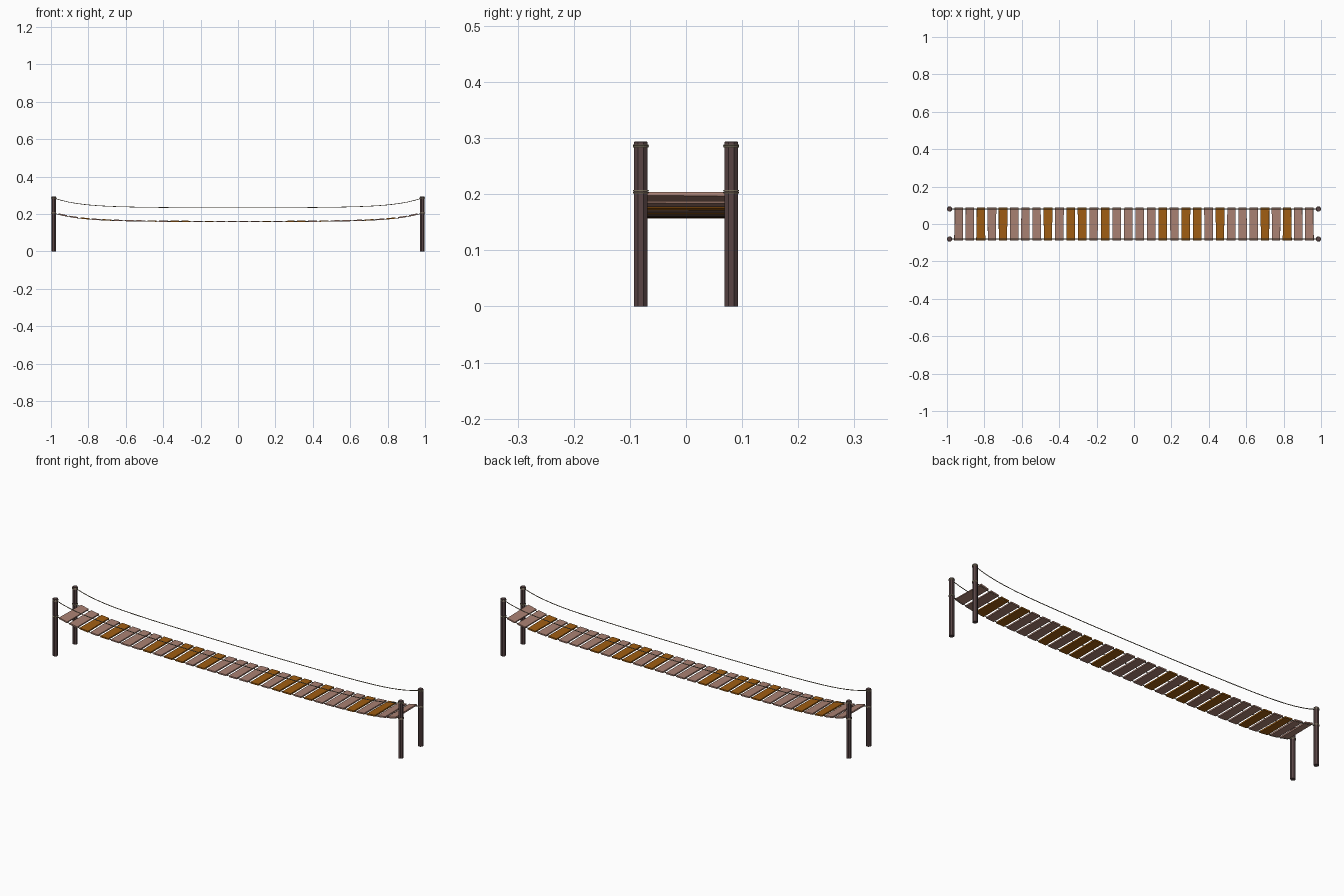
import bpy, bmesh, math, random
from mathutils import Matrix, Vector

if "Cube" in bpy.data.objects:
    bpy.data.objects.remove(bpy.data.objects["Cube"])

random.seed(4)
PX, PY = 0.9857, 0.0805          # post centres
DECK_Z, RAIL_Z = 0.159, 0.233    # lowest points of the ropes


def mat(name, rgb):
    m = bpy.data.materials.new(name)
    m.diffuse_color = (*rgb, 1)
    m.use_nodes = True
    m.node_tree.nodes["Principled BSDF"].inputs["Base Color"].default_value = m.diffuse_color
    return m


POST = mat("dark_wood", (0.10, 0.06, 0.06))
PALE = mat("pale_wood", (0.40, 0.22, 0.17))
AMBER = mat("amber_wood", (0.35, 0.11, 0.006))
ROPE = mat("rope", (0.30, 0.25, 0.17))


def sag(x, base, rise):
    """Height of a hanging rope: nearly flat middle, quick rise at the ends."""
    u = abs(x) / PX
    return base + rise * (0.25 * u ** 2 + 0.75 * u ** 8)


def finish(name, bm, material):
    bmesh.ops.recalc_face_normals(bm, faces=bm.faces[:])
    me = bpy.data.meshes.new(name)
    bm.to_mesh(me)
    bm.free()
    me.materials.append(material)
    ob = bpy.data.objects.new(name, me)
    bpy.context.collection.objects.link(ob)
    return ob


# Octagonal post with a small chamfer on the top rim
def post(name, x, y):
    bm = bmesh.new()
    turn = Matrix.Translation((x, y, 0.147)) @ Matrix.Rotation(math.pi / 8, 4, 'Z')
    bmesh.ops.create_cone(bm, cap_ends=True, segments=8, radius1=0.0128,
                          radius2=0.0128, depth=0.294, matrix=turn)
    rim = [e for e in bm.edges if all(v.co.z > 0.29 for v in e.verts)]
    bmesh.ops.bevel(bm, geom=rim, offset=0.001, segments=1, affect='EDGES')
    finish(name, bm, POST)


# Two turns of rope wrapped round a post
def wrap(name, x, y, z):
    for i, dz in enumerate((-0.0016, 0.0016)):
        bpy.ops.mesh.primitive_torus_add(location=(x, y, z + dz), major_segments=16,
                                         minor_segments=6, major_radius=0.0126,
                                         minor_radius=0.0017)
        ob = bpy.context.object
        ob.name = f"{name}_turn_{i + 1}"
        ob.data.materials.append(ROPE)


# Hanging rope between the two ends
def rope(name, y, base, rise, radius):
    cu = bpy.data.curves.new(name, 'CURVE')
    cu.dimensions = '3D'
    cu.bevel_depth = radius
    cu.bevel_resolution = 1
    cu.use_fill_caps = True
    n = 48
    sp = cu.splines.new('POLY')
    sp.points.add(n)
    for i, p in enumerate(sp.points):
        x = -PX + 2 * PX * i / n
        p.co = (x, y, sag(x, base, rise), 1)
    cu.materials.append(ROPE)
    bpy.context.collection.objects.link(bpy.data.objects.new(name, cu))


# Slightly tapered plank lying on the deck ropes
def plank(name, x, side, taper, skew, material):
    bm = bmesh.new()
    bmesh.ops.create_cube(bm, size=1)
    for v in bm.verts:
        end = 1 if v.co.y > 0 else -1
        width = 0.0455 * (1 + taper * end)
        v.co = Vector((v.co.x * width + skew * end * side,
                       v.co.y * 0.176 + 0.001, v.co.z * 0.007))
    e = 0.01
    slope = (sag(x + e, DECK_Z, 0.049) - sag(x - e, DECK_Z, 0.049)) / (2 * e)
    place = (Matrix.Translation((x, 0, sag(x, DECK_Z, 0.049) + 0.001))
             @ Matrix.Rotation(-math.atan(slope), 4, 'Y'))
    bm.transform(place)
    finish(name, bm, material)


# Posts and wraps at the four corners
for sx, xn in ((-1, "left"), (1, "right")):
    for sy, yn in ((-1, "front"), (1, "back")):
        tag = f"{xn}_{yn}"
        post(f"post_{tag}", sx * PX, sy * PY)
        wrap(f"rail_wrap_{tag}", sx * PX, sy * PY, 0.286)
        wrap(f"deck_wrap_{tag}", sx * PX, sy * PY, 0.2045)

# Handrail and deck ropes on both sides
for sy, yn in ((-1, "front"), (1, "back")):
    rope(f"handrail_rope_{yn}", sy * PY, RAIL_Z, 0.053, 0.0019)
    rope(f"deck_rope_{yn}", sy * PY, DECK_Z, 0.046, 0.0019)

# Planks: sixteen on one half, mirrored to the other
amber = {3, 5, 9, 11, 12, 14}
for i in range(1, 17):
    x = 0.937 - 0.0587 * (i - 1) - 0.00018 * (i - 1) ** 2 * 0.65
    x = max(x, 0.03)
    taper, skew = random.uniform(-0.07, 0.07), random.uniform(-0.001, 0.001)
    for side, sn in ((-1, "left"), (1, "right")):
        plank(f"plank_{sn}_{i}", side * x, side, taper, skew,
              AMBER if i in amber else PALE)
